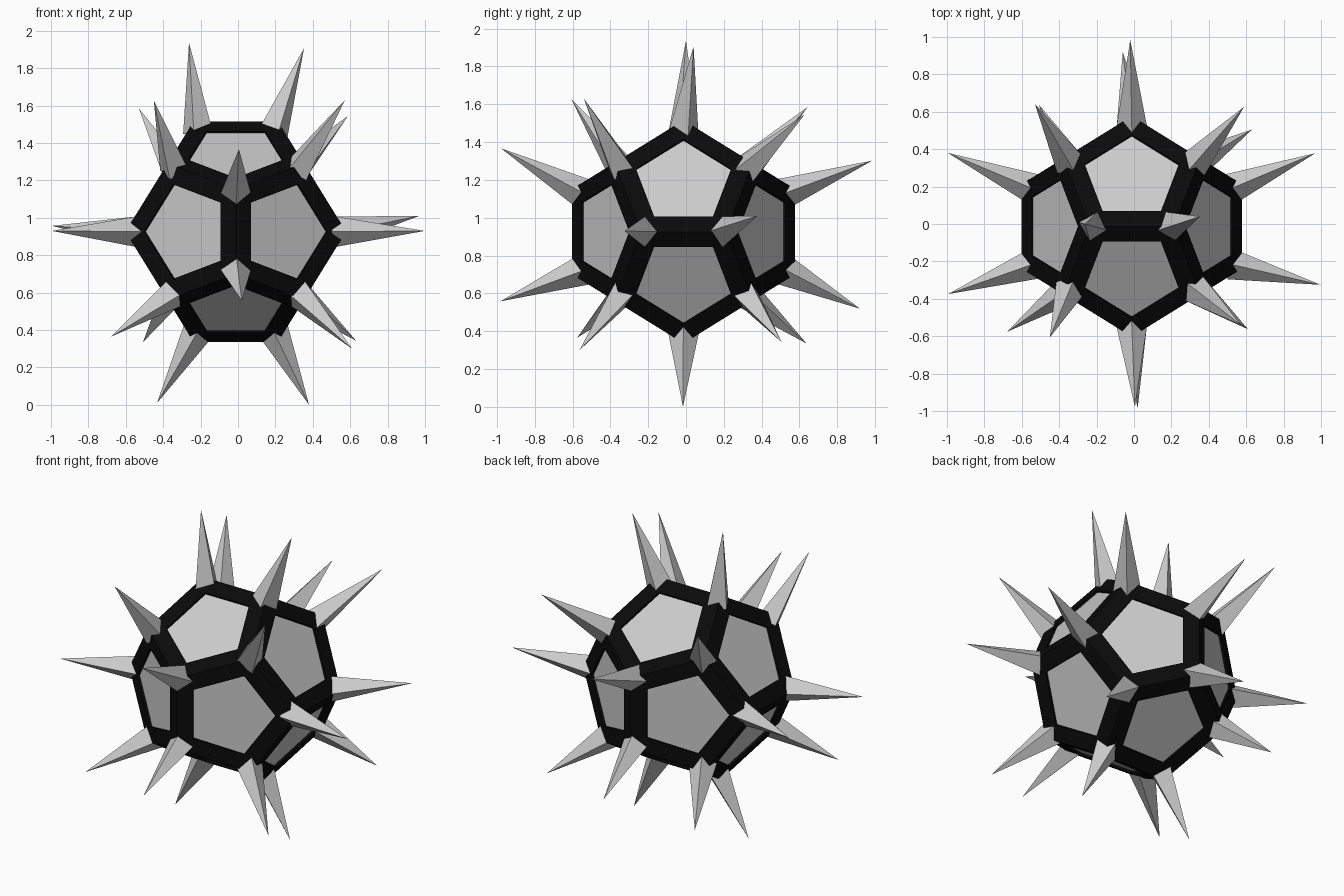
import bpy, bmesh
from math import sqrt
from mathutils import Vector, Matrix

if "Cube" in bpy.data.objects:
    bpy.data.objects.remove(bpy.data.objects["Cube"])

PHI = (1 + sqrt(5)) / 2
C = Vector((-0.012, -0.013, 0.926))   # body centre
S = 0.59 / PHI                        # half size of the dodecahedron's inner cube

# spike tips, hand-jittered around the twenty corners
TIPS = [(-.262, 0, 1.937), (.353, .04, 1.907), (-.433, -.016, .01), (.38, -.016, 0),
        (.005, -.978, 1.367), (.02, -.982, .558), (-.02, .984, 1.302), (-.06, .92, .519),
        (-.995, .38, .957), (-.995, -.375, .93), (.968, .378, 1.01), (.998, -.325, .93),
        (-.45, -.606, 1.627), (.572, -.54, 1.63), (-.53, .642, 1.585), (.588, .626, 1.545),
        (-.678, -.576, .365), (.61, -.563, .300), (-.508, .637, .335), (.631, .505, .343)]


def corners():
    pts = [Vector((x, y, z)) for x in (-1, 1) for y in (-1, 1) for z in (-1, 1)]
    for a in (-1 / PHI, 1 / PHI):
        for b in (-PHI, PHI):
            pts += [Vector((a, 0, b)), Vector((0, b, a)), Vector((b, a, 0))]
    return pts


def dodecahedron(size):
    bm = bmesh.new()
    for p in PTS:
        bm.verts.new(p * size + C)
    bmesh.ops.convex_hull(bm, input=bm.verts)
    bmesh.ops.dissolve_limit(bm, angle_limit=0.05, verts=bm.verts, edges=bm.edges)
    bmesh.ops.recalc_face_normals(bm, faces=bm.faces)
    return bm


def finish(bm, name, mat=None):
    me = bpy.data.meshes.new(name)
    bm.to_mesh(me)
    bm.free()
    ob = bpy.data.objects.new(name, me)
    bpy.context.collection.objects.link(ob)
    if mat:
        me.materials.append(mat)
    return ob


black = bpy.data.materials.new("black")
black.diffuse_color = (0.003, 0.003, 0.003, 1)
black.use_nodes = True
black.node_tree.nodes["Principled BSDF"].inputs["Base Color"].default_value = black.diffuse_color
PTS = corners()

# grey pentagon core, slightly sunk inside the frame
finish(dodecahedron(S - 0.010), "pentagon_core")

# black ridged frame: inset every face, sink the rim walls, open the middle
bm = dodecahedron(S)
centres = list(bm.faces)
bmesh.ops.inset_individual(bm, faces=centres, thickness=0.096, use_even_offset=True)
walls = bmesh.ops.inset_individual(bm, faces=centres, thickness=0.0, depth=-0.02)
bmesh.ops.delete(bm, geom=centres, context='FACES_ONLY')
finish(bm, "edge_frame", black)

# four-sided spikes rooted in the corners
bm = bmesh.new()
for t in TIPS:
    tip = Vector(t)
    base = C + max(PTS, key=lambda p: p.dot(tip - C)) * 0.328
    d = tip - base
    m = (Matrix.Translation((base + tip) / 2)
         @ d.to_track_quat('Z', 'Y').to_matrix().to_4x4())
    bmesh.ops.create_cone(bm, cap_ends=True, segments=4, radius1=0.082, radius2=0,
                          depth=d.length, matrix=m)
bmesh.ops.remove_doubles(bm, verts=bm.verts, dist=0.0005)
finish(bm, "spikes")
